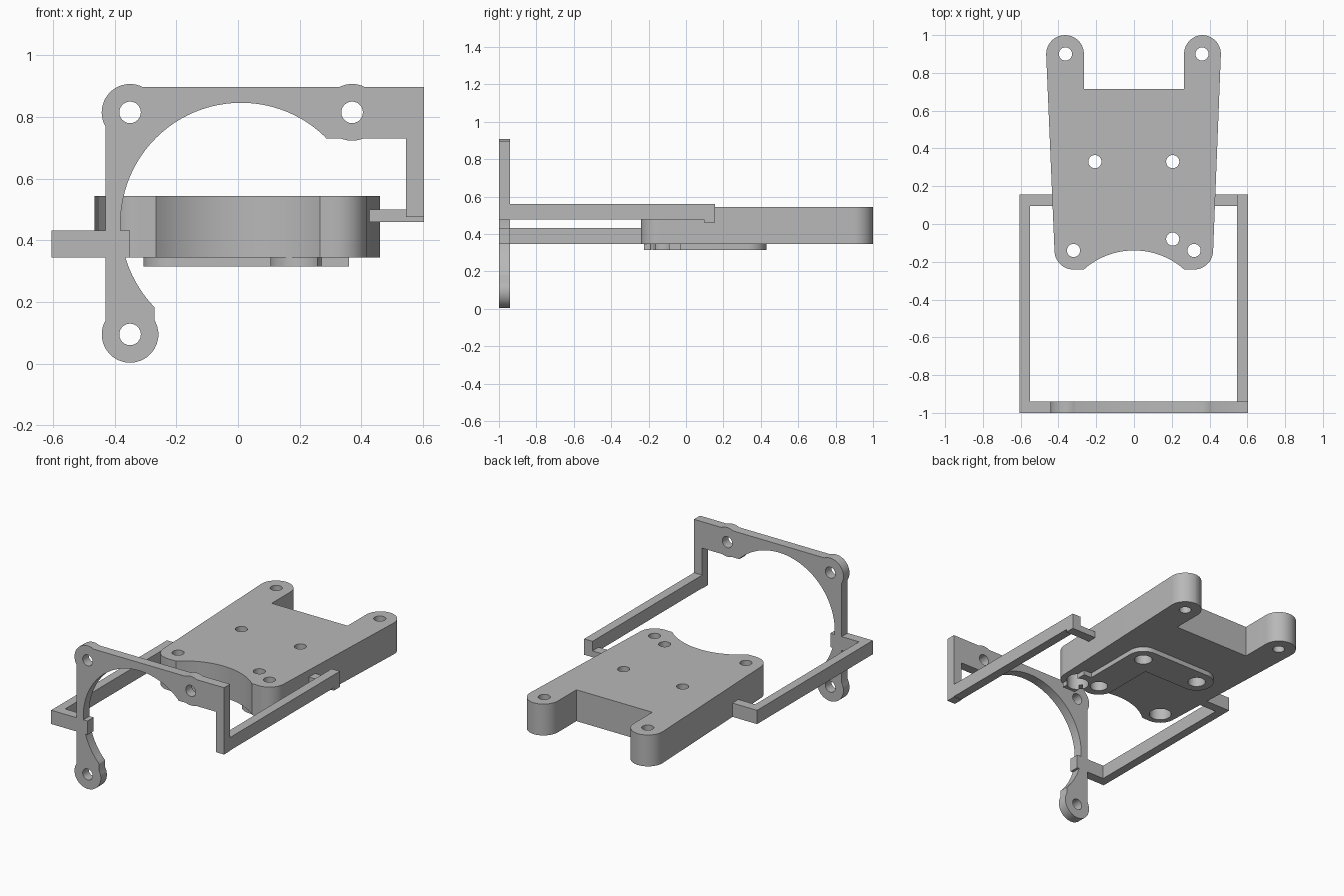
import bpy, bmesh
from math import sin, cos, radians

old = bpy.data.objects.get("Cube")
if old:
    bpy.data.objects.remove(old)

GREY = (0.48, 0.48, 0.48, 1)
grey = bpy.data.materials.new("plain_grey")
grey.use_nodes = True
grey.diffuse_color = GREY
grey.node_tree.nodes["Principled BSDF"].inputs["Base Color"].default_value = GREY


def arc(centre, r, start, end, steps=20):
    """Points along an arc, angles in degrees."""
    angles = [radians(start + (end - start) * i / steps) for i in range(steps + 1)]
    return [(centre[0] + r * cos(a), centre[1] + r * sin(a)) for a in angles]


def prism(name, outline, lo, hi, upright=False):
    """Extrude an outline along z, or along y when upright."""
    bm = bmesh.new()
    verts = [bm.verts.new((u, lo, v) if upright else (u, v, lo)) for u, v in outline]
    face = bm.faces.new(verts)
    new = bmesh.ops.extrude_face_region(bm, geom=[face])["geom"]
    offset = (0, hi - lo, 0) if upright else (0, 0, hi - lo)
    bmesh.ops.translate(bm, vec=offset, verts=[g for g in new if isinstance(g, bmesh.types.BMVert)])
    bmesh.ops.recalc_face_normals(bm, faces=bm.faces)
    mesh = bpy.data.meshes.new(name)
    bm.to_mesh(mesh)
    bm.free()
    mesh.materials.append(grey)
    ob = bpy.data.objects.new(name, mesh)
    bpy.context.collection.objects.link(ob)
    return ob


def box(name, x, y, z):
    return prism(name, [(x[0], y[0]), (x[1], y[0]), (x[1], y[1]), (x[0], y[1])], *z)


def combine(ob, tool, operation):
    bpy.ops.object.select_all(action='DESELECT')
    bpy.context.view_layer.objects.active = ob
    ob.select_set(True)
    mod = ob.modifiers.new("combine", 'BOOLEAN')
    mod.operation, mod.solver, mod.object = operation, 'EXACT', tool
    bpy.ops.object.modifier_apply(modifier=mod.name)
    bpy.data.objects.remove(tool)


def drill(ob, centres, r, lo, hi, upright=False):
    for c in centres:
        cutter = prism("hole_cutter", arc(c, r, 0, 345, 23), lo, hi, upright)
        combine(ob, cutter, 'DIFFERENCE')


# Upright fan bracket with three screw ears and a large round opening
low_ear, left_ear, right_ear = (-0.35, 0.095), (-0.35, 0.815), (0.37, 0.815)
EAR = 0.092
bracket = prism("front_bracket",
                arc(low_ear, EAR, 150, 390)
                + [(-0.27, 0.18)]
                + arc((0.01, 0.455), 0.391, 224, 45.5, 48)
                + [(0.285, 0.73)]
                + arc(right_ear, EAR, 247.5, 292.5, 8)
                + [(0.545, 0.73), (0.545, 0.475), (0.603, 0.475), (0.603, 0.897)]
                + arc(right_ear, EAR, 63, 117, 8)
                + arc(left_ear, EAR, 63, 210),
                -1, -0.94, upright=True)
drill(bracket, [low_ear, left_ear, right_ear], 0.035, -1.1, -0.8, True)

# Side arms and the tabs that carry the base plate
LEFT_Z = (0.345, 0.432)
tab_y = (0.095, 0.155)
box("right_front_tab", (-0.605, -0.35), (-1, -0.94), LEFT_Z)
box("right_arm", (-0.605, -0.55), (-0.94, 0.155), LEFT_Z)
box("right_rear_tab", (-0.55, -0.42), tab_y, LEFT_Z)
box("left_arm", (0.545, 0.603), (-0.94, 0.155), (0.478, 0.56))
box("left_rear_tab", (0.425, 0.603), tab_y, (0.46, 0.5))

# Thick tapered base plate with rear lugs and a curved front notch
rear = [(-0.363, 0.9), (0.36, 0.9)]
front = [(-0.32, -0.14), (0.318, -0.14)]
middle = [(-0.207, 0.33), (0.205, 0.33), (0.205, -0.08)]
BOTTOM, TOP = 0.345, 0.543
plate = prism("base_plate",
              arc(rear[1], 0.1, 0, 90) + arc((0.365, 0.9), 0.1, 92, 180)
              + [(0.265, 0.715), (-0.265, 0.715)]
              + arc((-0.365, 0.9), 0.1, 0, 180)
              + arc(front[0], 0.101, 180, 270)
              + arc((0, -0.541), 0.401, 131.4, 48.6, 28)
              + arc(front[1], 0.101, 270, 360),
              BOTTOM, TOP)
drill(plate, rear + front + middle, 0.035, 0.2, 0.7)

# Thin raised pad under the plate
pad = prism("bottom_pad",
            arc(middle[0], 0.1, 90, 270) + [(0.105, 0.23)]
            + arc(middle[2], 0.1, 180, 360) + arc(middle[1], 0.1, 0, 90),
            0.315, BOTTOM)
combine(pad, box("pad_ear", (0.27, 0.36), (-0.225, -0.03), (0.315, BOTTOM)), 'UNION')

# Wide screw recesses from below
for part in (plate, pad):
    drill(part, middle, 0.052, 0.2, 0.45)
    drill(part, front if part == plate else front[1:], 0.065, 0.2, 0.45)

# Smooth the round walls, keep the edges sharp
bpy.ops.object.select_all(action='DESELECT')
for ob in (bracket, plate, pad):
    ob.select_set(True)
bpy.context.view_layer.objects.active = plate
bpy.ops.object.shade_smooth_by_angle(angle=radians(30))
